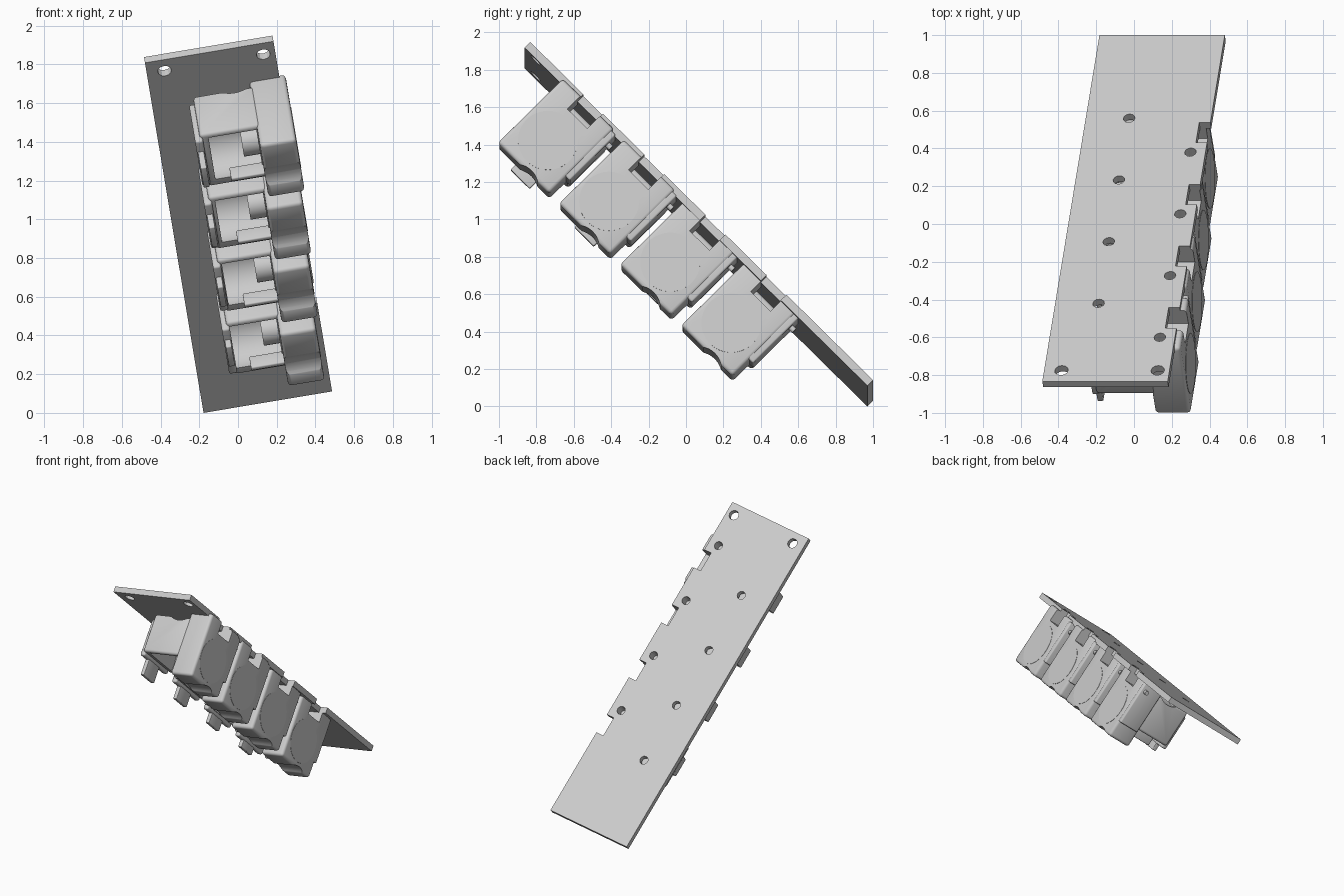
import bpy, bmesh, math
from mathutils import Matrix, Vector

if "Cube" in bpy.data.objects:
    bpy.data.objects.remove(bpy.data.objects["Cube"])

# Local frame of the tilted panel: v = width, u = length, n = depth toward the front
c, s, h = math.cos(math.radians(9.5)), math.sin(math.radians(9.5)), math.sqrt(0.5)
V = Vector((c, 0, s))
U = Vector((-s * h, -h, c * h))
N = V.cross(U)
M = Matrix((V, U, N)).transposed().to_4x4()
M.translation = Vector((-0.183, 1.0, 0.03))


def finish(name, bm, bevel=0.0, seg=3):
    if bevel:
        bmesh.ops.bevel(bm, geom=bm.edges[:], offset=bevel, segments=seg,
                        profile=0.5, affect='EDGES')
    bmesh.ops.recalc_face_normals(bm, faces=bm.faces[:])
    me = bpy.data.meshes.new(name)
    bm.to_mesh(me)
    bm.free()
    ob = bpy.data.objects.new(name, me)
    bpy.context.collection.objects.link(ob)
    ob.matrix_world = M
    return ob


def box(name, v, u, n, bevel=0.0):
    bm = bmesh.new()
    size = (v[1] - v[0], u[1] - u[0], n[1] - n[0])
    mid = (sum(v) / 2, sum(u) / 2, sum(n) / 2)
    bmesh.ops.create_cube(bm, size=1, matrix=Matrix.Translation(mid) @ Matrix.Diagonal((*size, 1)))
    return finish(name, bm, bevel)


def cyl(name, centre, r, depth, axis, sides=48):
    bm = bmesh.new()
    rot = {'v': Matrix.Rotation(math.pi / 2, 4, 'Y'),
           'u': Matrix.Rotation(math.pi / 2, 4, 'X'),
           'n': Matrix.Identity(4)}[axis]
    bmesh.ops.create_cone(bm, cap_ends=True, segments=sides, radius1=r, radius2=r,
                          depth=depth, matrix=Matrix.Translation(centre) @ rot)
    return finish(name, bm)


def activate(ob):
    bpy.ops.object.select_all(action='DESELECT')
    ob.select_set(True)
    bpy.context.view_layer.objects.active = ob


def cut(ob, cutters):
    bpy.context.view_layer.update()
    activate(ob)
    for k in cutters:
        m = ob.modifiers.new("cut", 'BOOLEAN')
        m.operation, m.solver, m.object = 'DIFFERENCE', 'EXACT', k
        bpy.ops.object.modifier_apply(modifier=m.name)
    for k in cutters:
        bpy.data.objects.remove(k)


STEP, COUNT = 0.462, 4

# Mounting plate with edge notches, module holes and two corner holes
plate = box("mounting_plate", (0, 0.673), (0, 2.592), (0, 0.043))
cutters = [cyl("cutter", (v, 2.51, 0.02), 0.036, 0.2, 'n', 12) for v in (0.093, 0.61)]
for i in range(COUNT):
    o = STEP * i
    cutters += [box("cutter", (0.613, 0.8), (0.655 + o, 0.805 + o), (-0.1, 0.1)),
                cyl("cutter", (0.233, 0.622 + o, 0.02), 0.031, 0.2, 'n', 12),
                cyl("cutter", (0.592, 0.876 + o, 0.0), 0.031, 0.2, 'n', 12)]
cut(plate, cutters)

smooth = []
for i in range(COUNT):
    u = 0.55 + STEP * i            # lower end of this module
    d = 0.02 * (i - 3)             # right half creeps sideways along the row
    e = 0.4 * d                    # left half creeps less
    t = f"_{i + 1}"
    axis_u, axis_n = u + 0.208, 0.314

    # Right housing block with a passage beside the plate notch and a shallow finger dish
    block = box("housing_block" + t, (0.515 + d, 0.705 + d), (u, u + 0.39), (0.02, 0.512), 0.02)
    cut(block, [box("cutter", (0.3, 0.9), (u + 0.105, u + 0.255), (-0.1, 0.12)),
                cyl("cutter", (0.6, u + 0.155, 0.617), 0.125, 0.6, 'v'),
                cyl("cutter", (0.592, u + 0.326, 0.0), 0.031, 0.16, 'n', 12)])
    disc = cyl("side_disc" + t, (0.695 + d, axis_u, axis_n), 0.16, 0.024, 'v', 64)

    # Strip and pin along the lower side of the block
    strip = box("lower_strip" + t, (0.535 + d, 0.70 + d), (u - 0.028, u + 0.05), (0.035, 0.385), 0.01)
    pin = cyl("lower_pin" + t, (0.66 + d, u - 0.025, 0.1), 0.016, 0.06, 'u', 16)

    # Left cradle body: open front, round hollow, shallow arched relief toward the plate
    body = box("cradle_body" + t, (0.215 + e, 0.535 + d), (u + 0.005, u + 0.389), (0.073, 0.365), 0.018)
    cut(body, [cyl("cutter", (0.385 + d, axis_u, axis_n), 0.162, 0.25, 'v', 64),
               cyl("cutter", (0.43 + d, u + 0.2, -0.025), 0.125, 0.8, 'u')])

    # Spindle hub inside the hollow and the thin lip bar in front of it
    hub = cyl("spindle_hub" + t, (0.475 + d, axis_u, axis_n - 0.03), 0.075, 0.1, 'v')
    lip = box("lip_bar" + t, (0.34 + d, 0.55 + d), (u + 0.08, u + 0.105), (0.345, 0.43), 0.007)

    # Left cheek with its projecting lever tab
    cheek = box("left_cheek" + t, (0.188 + e, 0.23 + e), (u + 0.04, u + 0.37), (0.11, 0.39), 0.012)
    tab = box("lever_tab" + t, (0.193 + e, 0.225 + e), (u + 0.15, u + 0.295),
              (0.2, 0.51 + 0.022 * (i - 3)), 0.005)
    # short foot tying the cradle to the plate
    box("cradle_foot" + t, (0.28, 0.32), (u + 0.02, u + 0.09), (0.035, 0.1))
    smooth += [block, disc, strip, pin, body, hub, lip, cheek, tab]

for ob in smooth:
    activate(ob)
    bpy.ops.object.shade_smooth_by_angle(angle=math.radians(35))
